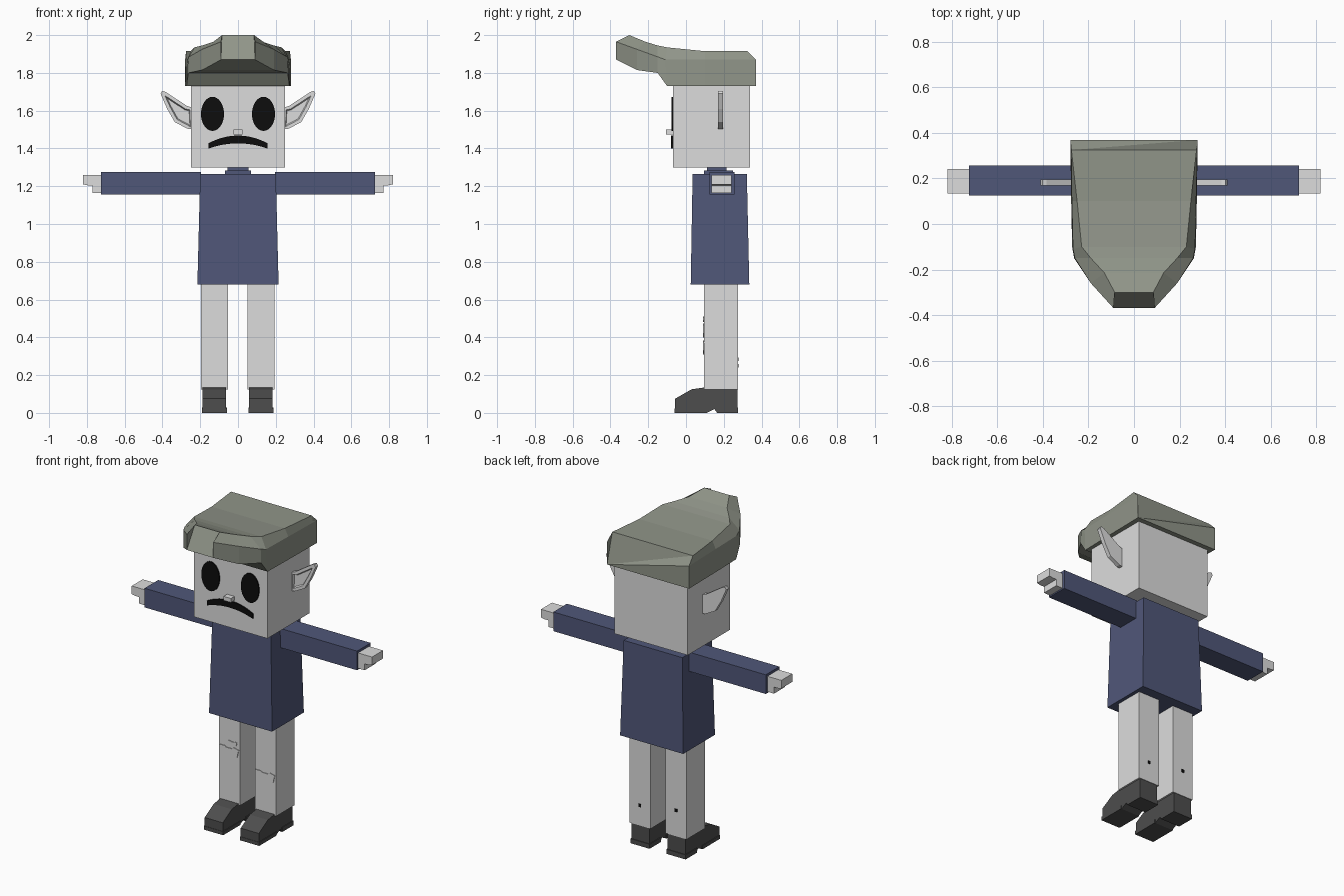
import bpy, bmesh, math
from mathutils import Vector

cube = bpy.data.objects.get("Cube")
if cube:
    bpy.data.objects.remove(cube, do_unlink=True)


def material(name, rgb):
    m = bpy.data.materials.new(name)
    m.use_nodes = True
    col = (*rgb, 1.0)
    m.diffuse_color = col
    m.node_tree.nodes["Principled BSDF"].inputs["Base Color"].default_value = col
    return m


skin = material("pale skin", (0.72, 0.72, 0.72))
navy = material("navy cloth", (0.08, 0.095, 0.19))
hair_mat = material("olive grey hair", (0.28, 0.3, 0.25))
shoe_mat = material("dark shoe", (0.075, 0.075, 0.075))
black = material("black", (0.004, 0.004, 0.004))


def finish(bm, name, mat):
    bmesh.ops.recalc_face_normals(bm, faces=bm.faces)
    me = bpy.data.meshes.new(name)
    bm.to_mesh(me)
    bm.free()
    me.materials.append(mat)
    ob = bpy.data.objects.new(name, me)
    bpy.context.scene.collection.objects.link(ob)
    return ob


def box(name, mat, xs, ys, zs, base=None):
    """Box from ranges; base gives different x and y ranges at the bottom."""
    bm = bmesh.new()
    bx, by = base or (xs, ys)
    rings = []
    for (x, y, z) in ((bx, by, zs[0]), (xs, ys, zs[1])):
        rings.append([bm.verts.new((x[i], y[j], z)) for i, j in ((0, 0), (1, 0), (1, 1), (0, 1))])
    bridge(bm, rings)
    return finish(bm, name, mat)


def bridge(bm, rings):
    n = len(rings[0])
    for a, b in zip(rings, rings[1:]):
        for i in range(n):
            j = (i + 1) % n
            bm.faces.new((a[i], a[j], b[j], b[i]))
    bm.faces.new(rings[0])
    bm.faces.new(rings[-1])


def plate(name, mat, pts, y0, y1):
    """Outline in x and z, extruded along y."""
    bm = bmesh.new()
    bridge(bm, [[bm.verts.new((x, y, z)) for x, z in pts] for y in (y0, y1)])
    return finish(bm, name, mat)


# Head and nose
box("head", skin, (-0.25, 0.25), (-0.07, 0.34), (1.30, 1.76))
box("nose", skin, (-0.025, 0.025), (-0.105, -0.065), (1.475, 1.5))

# Hair: sections from back to front, each (half width, y, z) at bottom, side and top
sections = [
    ((0.28, 0.37, 1.73), (0.28, 0.37, 1.87), (0.275, 0.325, 1.915)),
    ((0.276, 0.1, 1.73), (0.273, 0.1, 1.87), (0.25, 0.1, 1.915)),
    ((0.272, -0.1, 1.73), (0.268, -0.11, 1.87), (0.23, -0.1, 1.935)),
    ((0.263, -0.15, 1.80), (0.26, -0.15, 1.885), (0.19, -0.15, 1.945)),
    ((0.19, -0.26, 1.815), (0.19, -0.26, 1.925), (0.13, -0.215, 1.965)),
    ((0.09, -0.37, 1.87), (0.09, -0.37, 1.965), (0.085, -0.3, 2.0)),
]
bm = bmesh.new()
rings = []
for b, s, t in sections:
    half = [b, s, t]
    rings.append([bm.verts.new(p) for p in half]
                 + [bm.verts.new((-x, y, z)) for x, y, z in reversed(half)])
bridge(bm, rings)
bmesh.ops.triangulate(bm, faces=[f for f in bm.faces if len(f.verts) == 6])
finish(bm, "hair", hair_mat)

# Eyes and mouth
for side, s in (("right", -1), ("left", 1)):
    ring = [(s * 0.135 + 0.061 * math.cos(a), 1.583 + 0.09 * math.sin(a))
            for a in (math.tau * i / 32 for i in range(32))]
    plate(side + "_eye", black, ring, -0.078, -0.069)

n = 16
xs = [-0.155 + 0.31 * i / n for i in range(n + 1)]
upper = [(x, 1.468 - 0.04 * (abs(x) / 0.155) ** 2) for x in xs]
lower = [(x, 1.427 - 0.027 * (abs(x) / 0.155) ** 2) for x in reversed(xs)]
plate("mouth", black, upper + lower, -0.079, -0.069)

# Ears with a sunken front
ear = [(0.24, 1.5), (0.27, 1.505), (0.335, 1.54), (0.375, 1.61), (0.41, 1.69),
       (0.402, 1.705), (0.385, 1.7), (0.27, 1.625), (0.24, 1.615)]
for side, s in (("right", -1), ("left", 1)):
    ob = plate(side + "_ear", skin, [(s * x, z) for x, z in ear], 0.17, 0.195)
    bm = bmesh.new()
    bm.from_mesh(ob.data)
    bm.normal_update()
    front = [f for f in bm.faces if f.normal.y < -0.9]
    bmesh.ops.inset_region(bm, faces=front, thickness=0.018)
    bmesh.ops.inset_region(bm, faces=front, thickness=0.006, depth=-0.013)
    bm.to_mesh(ob.data)
    bm.free()

# Shirt and collar
box("shirt_body", navy, (-0.2, 0.2), (0.035, 0.322), (0.68, 1.265),
    base=((-0.215, 0.215), (0.025, 0.335)))
box("collar", navy, (-0.07, 0.07), (0.095, 0.25), (1.26, 1.283))
box("neck", navy, (-0.055, 0.055), (0.11, 0.215), (1.28, 1.302))


def span(s, a, b):
    return tuple(sorted((s * a, s * b)))


# Arms and hands
for side, s in (("right", -1), ("left", 1)):
    box(side + "_sleeve", navy, span(s, 0.195, 0.725), (0.125, 0.258), (1.157, 1.275))
    hand = [(0.72, 1.165), (0.77, 1.165), (0.77, 1.205), (0.795, 1.205),
            (0.82, 1.21), (0.82, 1.26), (0.72, 1.26)]
    plate(side + "_hand", skin, [(s * x, z) for x, z in hand], 0.135, 0.242)

# Legs, shoes, knee patches and calf spots
shoe = [(-0.058, 0), (-0.058, 0.075), (0.03, 0.125), (0.1, 0.135), (0.1, 0.125),
        (0.272, 0.125), (0.272, 0), (0.165, 0), (0.15, 0.02), (0.11, 0)]
patch = [(-0.065, 0.035), (-0.03, 0.035), (-0.02, 0.028), (0.02, 0.028), (0.03, 0.038),
         (0.065, 0.03), (0.055, -0.015), (0.03, -0.035), (-0.035, -0.035), (-0.058, -0.01)]
for side, cx, knee, spot in (("right", -0.125, 0.435, 0.285), ("left", 0.121, 0.345, 0.25)):
    box(side + "_leg", skin, (cx - 0.072, cx + 0.072), (0.095, 0.275), (0.125, 0.69))
    bm = bmesh.new()
    bridge(bm, [[bm.verts.new((cx + w, y, z)) for y, z in shoe] for w in (-0.062, 0.062)])
    finish(bm, side + "_shoe", shoe_mat)
    box(side + "_heel", shoe_mat, (cx - 0.066, cx + 0.066), (0.165, 0.276), (0, 0.028))
    box(side + "_toe_sole", shoe_mat, (cx - 0.066, cx + 0.066), (-0.06, 0.11), (0, 0.022))
    plate(side + "_knee_patch", skin, [(cx + x, knee + z) for x, z in patch], 0.091, 0.097)
    box(side + "_calf_spot", black, (cx - 0.008, cx + 0.008), (0.272, 0.279),
        (spot - 0.009, spot + 0.009))
plate("small_patch", skin, [(cx - 0.222 + x * 0.45, 0.495 + z * 0.4) for x, z in patch], 0.091, 0.097)
